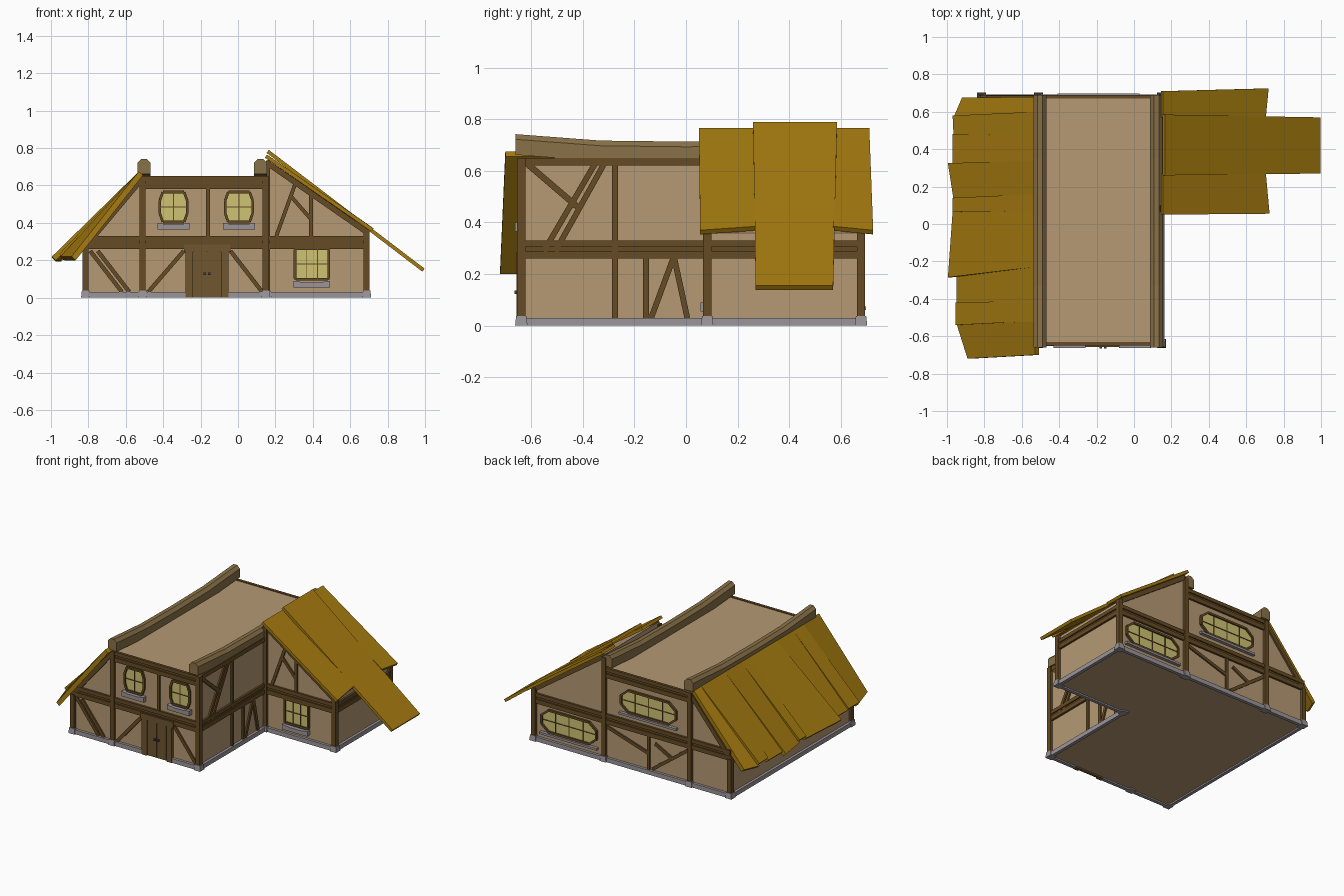
import bpy, bmesh, math
from mathutils import Vector

def mat(name, c):
    m = bpy.data.materials.new(name)
    m.diffuse_color = (*c, 1)
    return m

PLASTER = mat("plaster", (0.46, 0.32, 0.175))
TIMBER = mat("timber", (0.13, 0.07, 0.018))
RIDGE = mat("ridge_wood", (0.25, 0.165, 0.065))
STRAW = mat("straw_boards", (0.38, 0.20, 0.005))
STONE = mat("stone", (0.33, 0.30, 0.32))
GLASS = mat("window_glass", (0.62, 0.54, 0.17))
DOOR = mat("door_wood", (0.16, 0.092, 0.03))
IRON = mat("iron", (0.06, 0.06, 0.065))

def loft(name, rings, m):
    """Closed solid through a list of equal-sized rings of points."""
    bm = bmesh.new()
    vs = [[bm.verts.new(p) for p in r] for r in rings]
    n = len(rings[0])
    for a, b in zip(vs, vs[1:]):
        for i in range(n):
            bm.faces.new((a[i], a[(i + 1) % n], b[(i + 1) % n], b[i]))
    bm.faces.new(vs[0])
    bm.faces.new(vs[-1])
    bmesh.ops.recalc_face_normals(bm, faces=bm.faces)
    me = bpy.data.meshes.new(name)
    bm.to_mesh(me)
    bm.free()
    me.materials.append(m)
    ob = bpy.data.objects.new(name, me)
    bpy.context.collection.objects.link(ob)
    return ob

# Wall planes: (u along wall, v up, d outwards) -> world
FRONT = lambda u, v, d: (u, -0.635 - d, v)
WING = lambda u, v, d: (u, 0.085 - d, v)
BACK = lambda u, v, d: (u, 0.675 + d, v)
RIGHT = lambda u, v, d: (0.145 + d, u, v)
END = lambda u, v, d: (0.685 + d, u, v)
LEFT = lambda u, v, d: (-0.815 - d, u, v)

def plate(name, wall, pts, d0, d1, m):
    return loft(name, [[wall(u, v, d) for u, v in pts] for d in (d0, d1)], m)

def rect(name, wall, u0, u1, v0, v1, d, m, d0=-0.005):
    return plate(name, wall, [(u0, v0), (u1, v0), (u1, v1), (u0, v1)], d0, d, m)

def strut(wall, a, b, w=0.025, d=0.01, name="brace", m=TIMBER):
    a, b = Vector(a), Vector(b)
    t = (b - a).normalized()
    n = Vector((-t.y, t.x)) * w / 2
    plate(name, wall, [a - n, b - n, b + n, a + n], -0.004, d, m)

def rails(wall, u0, u1, v, upper=True):
    """Double floor beam with a recessed strip between."""
    rect("rail_low", wall, u0, u1, v, v + 0.03, 0.014, TIMBER)
    rect("rail_mid", wall, u0, u1, v + 0.03, v + 0.045, 0.006, TIMBER)
    rect("rail_high", wall, u0, u1, v + 0.045, v + 0.07, 0.014, TIMBER)

def window(wall, u, v, hw, hh, cu, cv, bars):
    """Eight-sided window: half sizes hw, hh, corner cuts cu, cv."""
    q = [(hw - cu, hh), (hw, hh - cv), (hw, cv - hh), (hw - cu, -hh),
         (cu - hw, -hh), (-hw, cv - hh), (-hw, hh - cv), (cu - hw, hh)]
    q = [(u + a, v + b) for a, b in q]
    plate("window_glass", wall, q, -0.004, 0.004, GLASS)
    for i in range(8):
        strut(wall, q[i], q[(i + 1) % 8], 0.014, 0.014, "window_frame")
    for i in range(bars):
        x = u - hw + 2 * hw * (i + 1) / (bars + 1)
        strut(wall, (x, v - hh), (x, v + hh), 0.005, 0.008, "window_bar")
    strut(wall, (u - hw, v), (u + hw, v), 0.005, 0.008, "window_bar")

def sill(wall, u, v, hw):
    plate("window_sill", wall, [(u - hw, v - 0.035), (u + hw, v - 0.035), (u + hw, v),
          (u + hw * 0.4, v - 0.008), (u - hw * 0.4, v - 0.008), (u - hw, v)], 0, 0.028, STONE)

# Plaster bodies
main = [(-0.815, 0.01), (0.145, 0.01), (0.145, 0.645), (-0.51, 0.645), (-0.815, 0.27)]
loft("main_body", [[(x, y, z) for x, z in main] for y in (-0.635, 0.675)], PLASTER)
wing = [(0.14, 0.01), (0.685, 0.01), (0.685, 0.36), (0.15, 0.735)]
loft("wing_body", [[(x, y, z) for x, z in wing] for y in (0.085, 0.675)], PLASTER)

# Stone footing, gap at the front door
for w, a, b in ((FRONT, -0.83, -0.28), (FRONT, -0.05, 0.16), (BACK, -0.83, 0.7), (LEFT, -0.65, 0.69),
                (RIGHT, -0.65, 0.085), (WING, 0.15, 0.7), (END, 0.07, 0.69)):
    rect("stone_footing", w, a, b, 0, 0.03, 0.018, STONE)

# Corner and bay posts with stone feet
POSTS = [(-0.815, -0.638, 0.27), (-0.51, -0.638, 0.65), (0.148, -0.638, 0.65),
         (-0.815, 0.678, 0.27), (-0.51, 0.678, 0.65), (0.148, 0.678, 0.72),
         (0.688, 0.678, 0.365), (0.688, 0.082, 0.365), (0.155, 0.082, 0.72)]
def square(x, y, z, r):
    return [(x - r, y - r, z), (x + r, y - r, z), (x + r, y + r, z), (x - r, y + r, z)]
for x, y, h in POSTS:
    loft("post", [square(x, y, 0.03, 0.016), square(x, y, h, 0.016)], TIMBER)
    loft("post_foot", [square(x, y, 0, 0.024), square(x, y, 0.038, 0.02)], STONE)

# Floor rails round the house
for w, a, b in ((FRONT, -0.82, 0.15), (BACK, -0.82, 0.69), (RIGHT, -0.64, 0.085),
                (WING, 0.15, 0.69), (END, 0.08, 0.68)):
    rails(w, a, b, 0.26)
rect("left_rail", LEFT, -0.64, 0.68, 0.235, 0.27, 0.012, TIMBER)
for w in (FRONT, BACK):
    rails(w, -0.51, 0.15, 0.58)
    strut(w, (-0.82, 0.27), (-0.51, 0.64), 0.03, 0.012, "gable_beam")
for w in (WING, BACK):
    strut(w, (0.15, 0.725), (0.69, 0.35), 0.03, 0.012, "gable_beam")

# Front: braces, upper windows, double door
for a, b in (((-0.79, 0.25), (-0.62, 0.03)), ((-0.75, 0.25), (-0.58, 0.03)),
             ((-0.29, 0.25), (-0.48, 0.03)), ((-0.04, 0.25), (0.13, 0.03)),
             ((-0.16, 0.33), (-0.16, 0.59))):
    strut(FRONT, a, b, 0.022)
for u in (-0.345, 0.005):
    window(FRONT, u, 0.485, 0.073, 0.08, 0.016, 0.045, 1)
    sill(FRONT, u, 0.4, 0.085)
rect("door_frame", FRONT, -0.28, -0.05, 0, 0.26, 0.012, DOOR)
for s in (-1, 1):
    rect("door_leaf", FRONT, -0.165 + min(s * 0.003, s * 0.07), -0.165 + max(s * 0.003, s * 0.07),
         0.005, 0.245, 0.018, DOOR)
    rect("door_jamb", FRONT, -0.165 + s * 0.095 - 0.02, -0.165 + s * 0.095 + 0.02, 0, 0.26, 0.022, DOOR)
    rect("door_knob", FRONT, -0.165 + s * 0.012 - 0.007, -0.165 + s * 0.012 + 0.007, 0.122, 0.136, 0.03, IRON)
rect("door_lintel", FRONT, -0.29, -0.04, 0.245, 0.285, 0.022, DOOR)

# Right wall braces
for a, b, t in (((-0.275, 0.03), (-0.275, 0.64), 0.024), ((-0.63, 0.64), (-0.42, 0.46), 0.024),
                ((-0.345, 0.64), (-0.55, 0.29), 0.022), ((-0.31, 0.64), (-0.505, 0.29), 0.022),
                ((-0.155, 0.03), (-0.155, 0.27), 0.022), ((-0.05, 0.26), (-0.135, 0.03), 0.022),
                ((-0.045, 0.26), (0.005, 0.03), 0.022)):
    strut(RIGHT, a, b, t)
rect("right_top_beam", RIGHT, -0.64, 0.085, 0.62, 0.65, 0.012, TIMBER)

# Wing front: braces and square window
for a, b in (((0.31, 0.62), (0.205, 0.33)), ((0.285, 0.54), (0.39, 0.42)), ((0.39, 0.33), (0.39, 0.55))):
    strut(WING, a, b, 0.02)
window(WING, 0.395, 0.18, 0.09, 0.082, 0.004, 0.004, 2)
sill(WING, 0.395, 0.09, 0.097)

# Back: wide windows and braces
window(BACK, -0.19, 0.46, 0.21, 0.075, 0.055, 0.045, 3)
window(BACK, 0.42, 0.16, 0.21, 0.075, 0.055, 0.045, 3)
for u, v in ((-0.19, 0.375), (0.42, 0.075)):
    rect("back_sill", BACK, u - 0.22, u + 0.22, v - 0.015, v, 0.022, STONE)
for a, b in (((0.13, 0.24), (-0.19, 0.14)), ((-0.19, 0.03), (-0.19, 0.27)),
             ((-0.49, 0.24), (-0.22, 0.04)), ((-0.37, 0.15), (-0.24, 0.22))):
    strut(BACK, a, b, 0.022)

# Sagging ridge beams with chamfered tops
SEC = [(-0.034, 0), (0.034, 0), (0.034, 0.06), (0.014, 0.08), (-0.014, 0.08), (-0.034, 0.06)]
for x in (-0.503, 0.12):
    loft("ridge_beam", [[(x + a, y, z + b) for a, b in SEC] for y, z in
         ((-0.66, 0.662), (-0.33, 0.637), (0, 0.633), (0.35, 0.637), (0.69, 0.662))], RIDGE)

def board(name, top, eave, thick):
    """Roof board: top and eave are pairs of corner points."""
    p = [Vector(q) for q in (*top, *reversed(eave))]
    n = (p[1] - p[0]).cross(p[2] - p[1]).normalized()
    n *= -thick if n.z > 0 else thick
    loft(name, [p, [q + n for q in p]], STRAW)

# Left roof: uneven overlapping boards (top y0, y1, eave y0, y1, eave x0, x1, eave z)
for t0, t1, e0, e1, x0, x1, z in (
        (-0.70, -0.51, -0.72, -0.53, -0.89, -0.95, 0.22), (-0.52, -0.41, -0.54, -0.42, -0.955, -0.955, 0.235),
        (-0.42, -0.22, -0.43, -0.27, -0.95, -0.95, 0.225), (-0.23, 0.08, -0.285, 0.065, -0.995, -0.97, 0.22),
        (0.07, 0.16, 0.065, 0.14, -0.97, -0.97, 0.235), (0.15, 0.34, 0.13, 0.325, -0.965, -0.995, 0.215),
        (0.33, 0.49, 0.32, 0.48, -0.97, -0.97, 0.225), (0.48, 0.60, 0.475, 0.58, -0.965, -0.97, 0.24),
        (0.59, 0.68, 0.57, 0.675, -0.965, -0.92, 0.22)):
    board("left_roof_board", ((-0.53, t0, 0.675), (-0.53, t1, 0.675)),
          ((x0, e0, z), (x1, e1, z)), 0.03)

# Right roof: two side boards and a long raised middle one
board("wing_roof_front", ((0.155, 0.05, 0.765), (0.155, 0.27, 0.765)), ((0.725, 0.055, 0.37), (0.705, 0.27, 0.385)), 0.02)
board("wing_roof_back", ((0.155, 0.57, 0.765), (0.155, 0.71, 0.765)), ((0.705, 0.57, 0.385), (0.72, 0.725, 0.37)), 0.02)
board("wing_roof_middle", ((0.165, 0.26, 0.79), (0.165, 0.585, 0.79)), ((0.998, 0.27, 0.155), (0.998, 0.57, 0.155)), 0.02)
